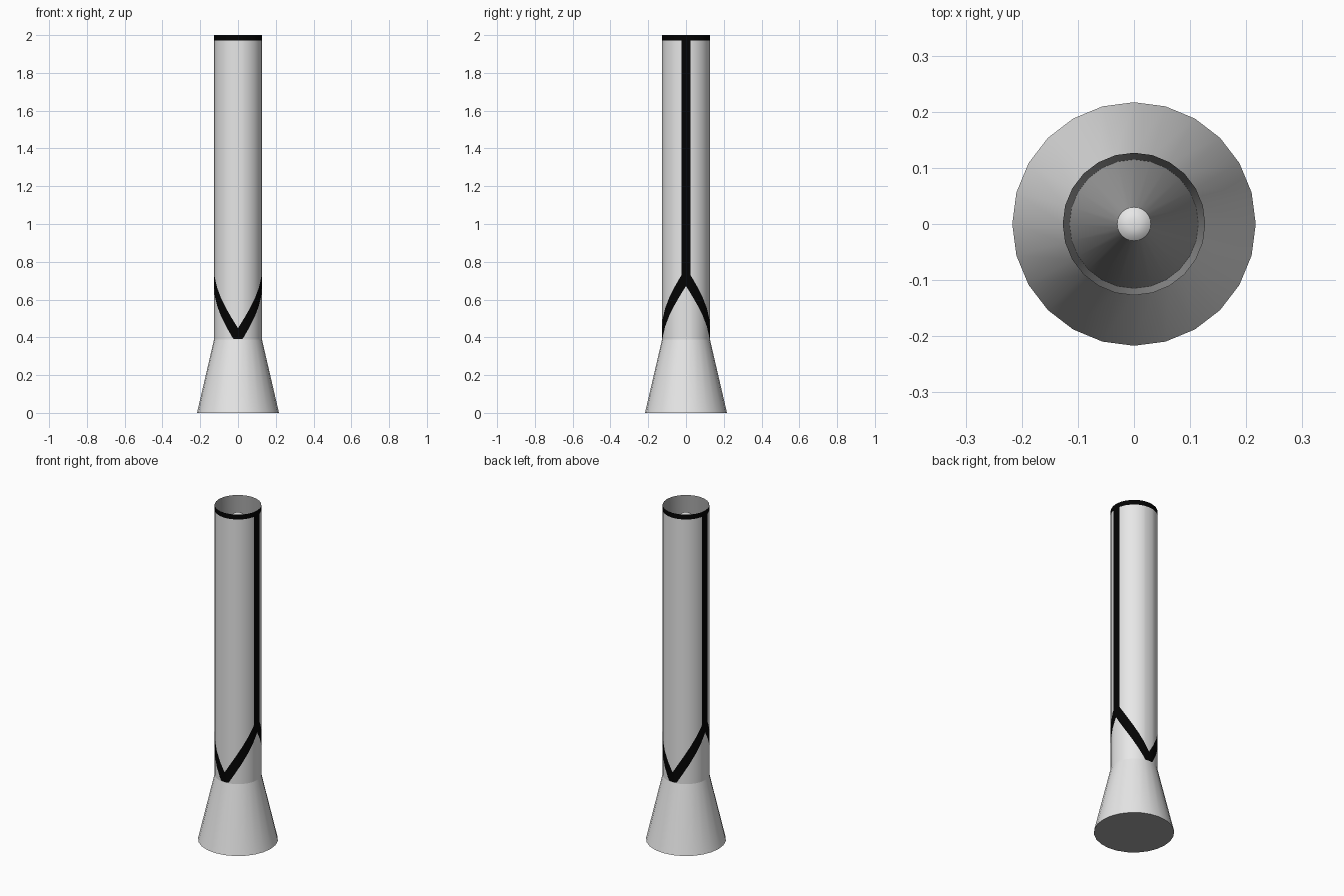
import bpy, bmesh, math

if "Cube" in bpy.data.objects:
    bpy.data.objects.remove(bpy.data.objects["Cube"])

SIDES = 24
STEP = 2 * math.pi / SIDES


def material(name, v):
    m = bpy.data.materials.new(name)
    m.diffuse_color = (v, v, v, 1)
    m.use_nodes = True
    m.node_tree.nodes["Principled BSDF"].inputs["Base Color"].default_value = m.diffuse_color
    return m


HULL = material("light grey", 0.8)
BLACK = material("black", 0.001)
INNER = material("mid grey", 0.36)


def point(angle, radius, z):
    # position on the flat sides of a regular polygon
    local = angle % STEP - STEP / 2
    r = radius * math.cos(STEP / 2) / math.cos(local)
    return (r * math.sin(angle), -r * math.cos(angle), z)


def finish(bm, name, mats):
    bmesh.ops.remove_doubles(bm, verts=bm.verts, dist=1e-5)
    me = bpy.data.meshes.new(name)
    bm.to_mesh(me)
    bm.free()
    ob = bpy.data.objects.new(name, me)
    bpy.context.collection.objects.link(ob)
    for m in mats:
        me.materials.append(m)
    bpy.ops.object.select_all(action='DESELECT')
    ob.select_set(True)
    bpy.context.view_layer.objects.active = ob
    bpy.ops.object.shade_smooth_by_angle(angle=math.radians(35))
    return ob


def lathe(name, profile, mat, cap_start=None, cap_end=False):
    # cap_start may be a second material for the base
    bm = bmesh.new()
    rings = [[bm.verts.new(point(i * STEP, r, z)) for i in range(SIDES)]
             for r, z in profile]
    for a, b in zip(rings, rings[1:]):
        for i in range(SIDES):
            j = (i + 1) % SIDES
            bm.faces.new((a[i], a[j], b[j], b[i]))
    if cap_start:
        bm.faces.new(rings[0][::-1]).material_index = 1
    if cap_end:
        bm.faces.new(rings[-1])
    return finish(bm, name, [mat] + ([cap_start] if cap_start else []))


# flared skirt with closed darker base
lathe("flared_skirt", [(0.217, 0), (0.127, 0.388)], HULL, cap_start=INNER)

# painted body: columns follow the zigzag band and the two side stripes
HALF = 11
angles = sorted({i * 15 for i in range(SIDES)}
                | {(q * 90 + s * HALF) % 360 for q in range(4) for s in (-1, 1)})


def band_middle(deg):
    d = deg % 180
    return 0.40 + 0.32 * min(d, 180 - d) / 90


bm = bmesh.new()
columns = []
for deg in angles:
    mid = band_middle(deg)
    levels = (0.385, max(0.39, mid - 0.048), min(0.75, mid + 0.048), 1.971, 2.0)
    columns.append([bm.verts.new(point(math.radians(deg), 0.127, z)) for z in levels])
for i, deg in enumerate(angles):
    j = (i + 1) % len(angles)
    nxt = angles[j] if j else 360
    mid = (deg + nxt) / 2 % 180
    on_stripe = abs(mid - 90) < HALF
    a, b = columns[i], columns[j]
    for k in range(4):
        f = bm.faces.new((a[k], b[k], b[k + 1], a[k + 1]))
        f.material_index = 1 if k in (1, 3) or (k == 2 and on_stripe) else 0
finish(bm, "tube_body", [HULL, BLACK])

# tapered inner wall and the tall cone standing inside the open top
lathe("inner_wall", [(0.127, 2.0), (0.115, 1.6)], INNER)
lathe("inner_cone", [(0.115, 1.6), (0.03, 1.94)], INNER)
lathe("cone_tip", [(0.03, 1.94), (0.022, 1.947), (0.01, 1.951)], HULL, cap_end=True)
